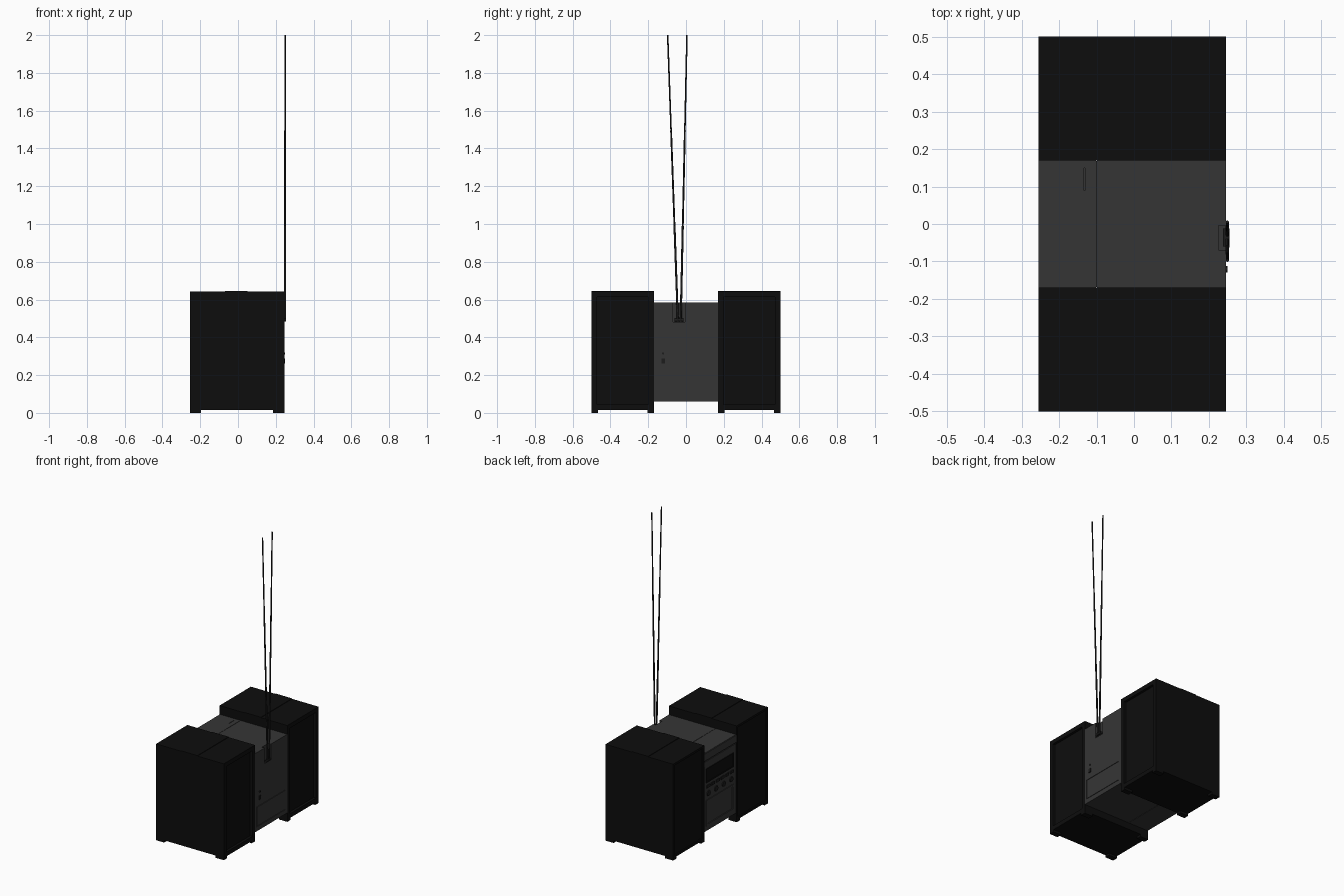
import bpy, bmesh, math
from mathutils import Vector

if "Cube" in bpy.data.objects:
    bpy.data.objects.remove(bpy.data.objects["Cube"])


def material(name, v):
    m = bpy.data.materials.new(name)
    m.diffuse_color = (v, v, v, 1)
    m.use_nodes = True
    m.node_tree.nodes["Principled BSDF"].inputs["Base Color"].default_value = m.diffuse_color
    return m


BLACK = material("black_vinyl", 0.004)
GREY = material("grey_plastic", 0.036)
DARK = material("dark_trim", 0.012)


def finish(name, bm, mat):
    me = bpy.data.meshes.new(name)
    bm.to_mesh(me)
    bm.free()
    me.materials.append(mat)
    ob = bpy.data.objects.new(name, me)
    bpy.context.collection.objects.link(ob)
    return ob


def box(name, lo, hi, mat, recess=()):
    """Box from corner to corner; recess = (normal, border, depth) per recessed face."""
    bm = bmesh.new()
    bmesh.ops.create_cube(bm, size=1)
    for v in bm.verts:
        v.co = Vector([(a + b) / 2 + c * (b - a) for a, b, c in zip(lo, hi, v.co)])
    bm.normal_update()
    for n, border, depth in recess:
        n = Vector(n)
        f = max(bm.faces, key=lambda f: f.normal.dot(n) * 10 + f.calc_area())
        bmesh.ops.inset_region(bm, faces=[f], thickness=border)
        bmesh.ops.inset_region(bm, faces=[f], thickness=0.002)
        bmesh.ops.translate(bm, verts=f.verts, vec=-n * depth)
    return finish(name, bm, mat)


def rod(name, a, b, r1, r2, mat, sides=12):
    a, b = Vector(a), Vector(b)
    bm = bmesh.new()
    bmesh.ops.create_cone(bm, cap_ends=True, segments=sides, radius1=r1, radius2=r2,
                          depth=(b - a).length)
    ob = finish(name, bm, mat)
    ob.location = (a + b) / 2
    ob.rotation_euler = (b - a).to_track_quat('Z', 'Y').to_euler()
    for p in ob.data.polygons:
        p.use_smooth = len(p.vertices) == 4
    return ob


def cut(target, name, lo, hi):
    cutter = box(name, lo, hi, DARK)
    cutter.hide_render = True
    cutter.hide_set(True)
    mod = target.modifiers.new(name, 'BOOLEAN')
    mod.operation = 'DIFFERENCE'
    mod.object = cutter


# Two speakers with recessed grille, recessed back panel and corner feet
for side, s in (("left", -1), ("right", 1)):
    def ys(a, b):
        return sorted((s * a, s * b))

    y0, y1 = ys(0.17, 0.5)
    box(side + "_speaker", (-0.255, y0, 0.015), (0.245, y1, 0.643), BLACK,
        [((1, 0, 0), 0.04, 0.015), ((-1, 0, 0), 0.02, 0.006)])
    box(side + "_speaker_top_strip", (-0.07, y0, 0.64), (0.05, y1, 0.646), BLACK)
    for i, x in enumerate((-0.255, 0.185)):
        for j, (a, b) in enumerate((ys(0.17, 0.205), ys(0.465, 0.5))):
            box(f"{side}_foot_{i}{j}", (x, a, 0), (x + 0.06, b, 0.016), BLACK)

# Central unit: front fascia and rear housing separated by a thin seam
rear = box("rear_housing", (-0.099, -0.17, 0.06), (0.245, 0.17, 0.585), GREY)
front = box("front_housing", (-0.25, -0.17, 0.06), (-0.101, 0.17, 0.585), GREY)
box("housing_seam", (-0.11, -0.168, 0.062), (-0.09, 0.168, 0.582), DARK)
cut(front, "disc_lid_slot_cutter", (-0.134, 0.09, 0.57), (-0.131, 0.15, 0.60))

# Rear: antenna recess, battery hatch and power socket
cut(rear, "antenna_recess_cutter", (0.225, -0.07, 0.48), (0.3, -0.004, 0.6))
cut(rear, "hatch_groove_cutter", (0.241, -0.155, 0.09), (0.3, 0.148, 0.222))
box("battery_hatch", (0.23, -0.152, 0.093), (0.245, 0.145, 0.219), GREY)
box("power_socket", (0.24, -0.13, 0.262), (0.25, -0.112, 0.288), DARK)
rod("power_pin", (0.24, -0.121, 0.315), (0.25, -0.121, 0.315), 0.006, 0.006, DARK)

# Twin telescopic antennas
rod("antenna_pivot", (0.247, -0.06, 0.492), (0.247, -0.012, 0.492), 0.008, 0.008, DARK)
for name, yb, yt in (("left_antenna", -0.043, -0.097), ("right_antenna", -0.028, 0.005)):
    p, q = Vector((0.249, yb, 0.485)), Vector((0.249, yt, 2.0))
    for k in range(3):
        r = 0.0055 - 0.0007 * k
        rod(f"{name}_section_{k}", p.lerp(q, k / 3), p.lerp(q, (k + 1) / 3), r, r, DARK)

# Front: top trim, display, button row, knobs and tape door
box("fascia_top_trim", (-0.255, -0.17, 0.535), (-0.24, 0.17, 0.583), GREY)
box("fascia_upper_band", (-0.253, -0.165, 0.495), (-0.24, 0.165, 0.527), GREY)
box("display", (-0.254, -0.145, 0.38), (-0.24, 0.145, 0.475), BLACK,
    [((-1, 0, 0), 0.008, 0.003)])
for i in range(6):
    y = -0.125 + i * 0.05
    box(f"button_{i}", (-0.255, y - 0.017, 0.345), (-0.24, y + 0.017, 0.363), DARK)
for i in range(4):
    y = -0.12 + i * 0.08
    rod(f"knob_{i}", (-0.24, y, 0.305), (-0.255, y, 0.305), 0.02, 0.017, DARK, 20)
box("tape_door", (-0.254, -0.145, 0.09), (-0.24, 0.145, 0.265), GREY,
    [((-1, 0, 0), 0.02, 0.004)])
